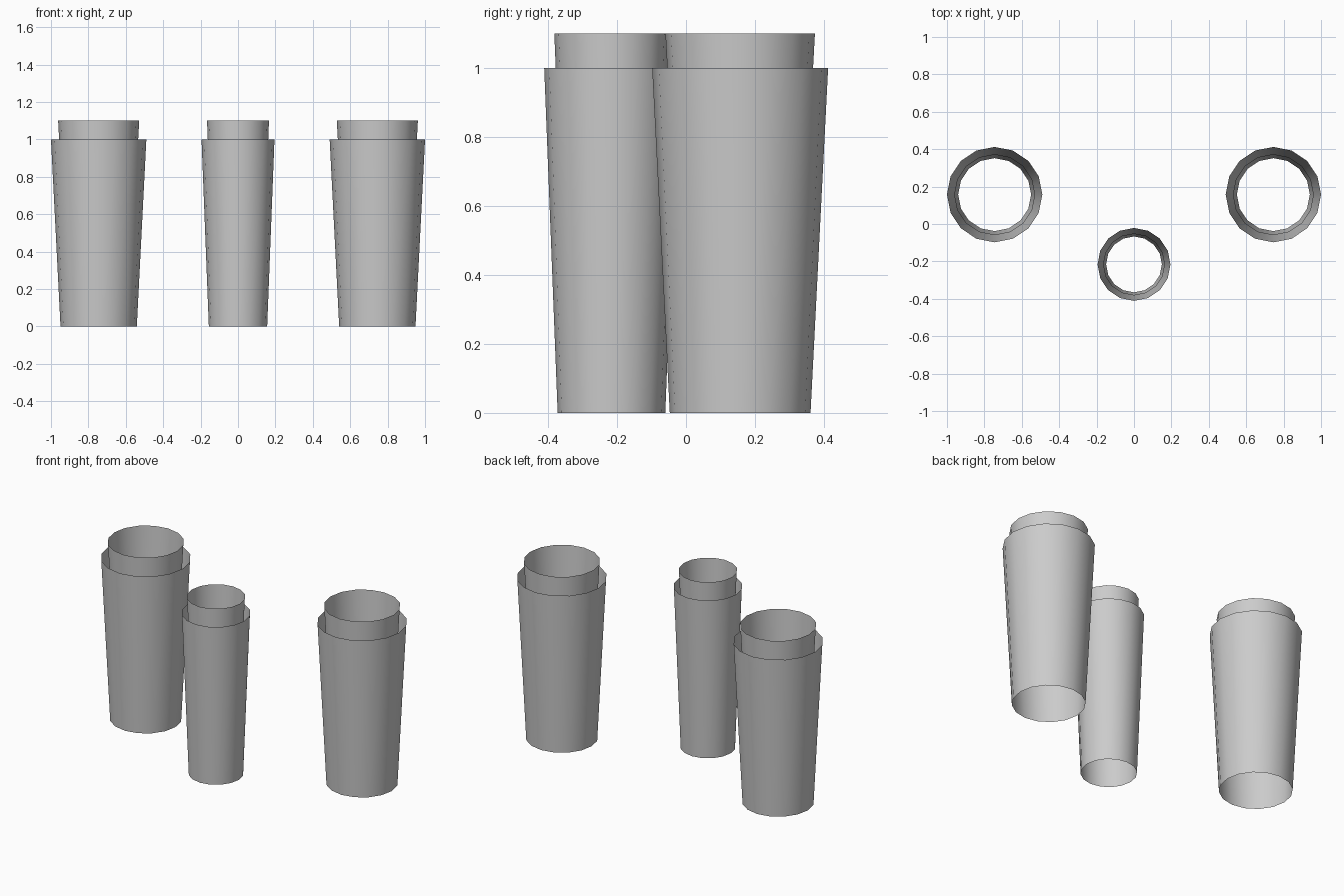
import bpy, bmesh, math

if "Cube" in bpy.data.objects:
    bpy.data.objects.remove(bpy.data.objects["Cube"], do_unlink=True)

SIDES = 16

grey = bpy.data.materials.new("plain_grey")
grey.use_nodes = True
colour = (0.6, 0.6, 0.6, 1)
grey.diffuse_color = colour
grey.node_tree.nodes["Principled BSDF"].inputs["Base Color"].default_value = colour


def tapered_tube(name, x, y, z_low, r_low, z_high, r_high):
    """Open-ended thin wall, wider at the top."""
    bm = bmesh.new()
    rings = []
    for z, r in ((z_low, r_low), (z_high, r_high)):
        angles = [2 * math.pi * i / SIDES for i in range(SIDES)]
        rings.append([bm.verts.new((r * math.cos(a), r * math.sin(a), z)) for a in angles])
    low, high = rings
    for i in range(SIDES):
        j = (i + 1) % SIDES
        bm.faces.new((low[i], low[j], high[j], high[i]))
    mesh = bpy.data.meshes.new(name)
    bm.to_mesh(mesh)
    bm.free()
    mesh.materials.append(grey)
    obj = bpy.data.objects.new(name, mesh)
    obj.location = (x, y, 0)
    bpy.context.collection.objects.link(obj)
    bpy.ops.object.select_all(action='DESELECT')
    obj.select_set(True)
    bpy.context.view_layer.objects.active = obj
    bpy.ops.object.shade_smooth_by_angle(angle=math.radians(35))


# Each cup is a tapered outer wall with a narrower collar rising from its mouth
for place, x, y, radius in (("right", -0.745, 0.157, 0.255),
                            ("left", 0.745, 0.157, 0.255),
                            ("middle", 0, -0.216, 0.195)):
    tapered_tube(place + "_outer_wall", x, y, 0, radius * 0.8, 1, radius)
    tapered_tube(place + "_inner_collar", x, y, 0.7, radius * 0.765, 1.1, radius * 0.85)
